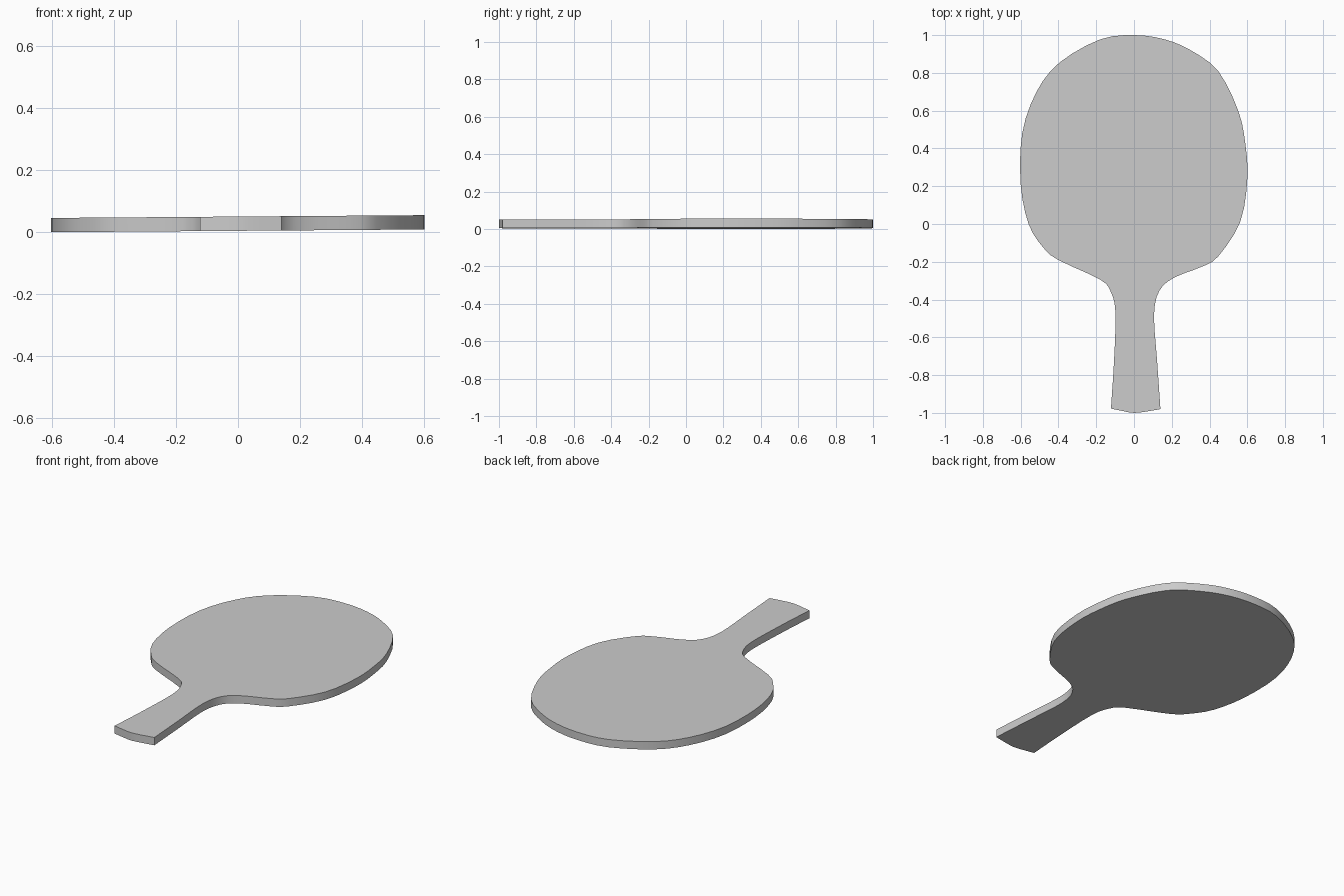
import bpy, bmesh
from mathutils import Vector

if "Cube" in bpy.data.objects:
    bpy.data.objects.remove(bpy.data.objects["Cube"])

THICK = 0.046
TILT = 0.0075  # the board leans very slightly across x


def smooth_path(points, steps):
    """Open Catmull-Rom curve through the points."""
    p = [Vector(q) for q in points]
    p = [2 * p[0] - p[1]] + p + [2 * p[-1] - p[-2]]
    out = []
    for a, b, c, d in zip(p, p[1:], p[2:], p[3:]):
        for i in range(steps):
            t = i / steps
            out.append(0.5 * (2 * b + (c - a) * t + (2 * a - 5 * b + 4 * c - d) * t**2
                              + (3 * b - a - 3 * c + d) * t**3))
    return out + [p[-2]]


# Outline: right of handle, round the blade, down the left of handle
side = [(0.14, -0.98), (0.122, -0.72), (0.106, -0.48), (0.135, -0.352), (0.214, -0.283),
        (0.362, -0.225), (0.447, -0.17), (0.563, 0.013), (0.60, 0.24), (0.59, 0.42),
        (0.553, 0.596), (0.447, 0.808), (0.30, 0.92), (0.16, 0.978), (0.0, 1.0),
        (-0.18, 0.977), (-0.394, 0.855), (-0.516, 0.70), (-0.592, 0.48), (-0.60, 0.21),
        (-0.558, 0.0), (-0.484, -0.12), (-0.405, -0.188), (-0.18, -0.294),
        (-0.124, -0.357), (-0.098, -0.469), (-0.106, -0.73), (-0.122, -0.977)]
# Bowed end of the handle
end = [(-0.122, -0.977), (-0.06, -0.99), (0.0, -1.0), (0.07, -0.992), (0.14, -0.98)]
outline = smooth_path(side, 3) + smooth_path(end, 2)[1:-1]

# Solid paddle: base face extruded upward
bm = bmesh.new()
base = bm.faces.new([bm.verts.new((v.x, v.y, TILT * (v.x + 0.6))) for v in outline])
top = bmesh.ops.extrude_face_region(bm, geom=[base], use_keep_orig=True)
bmesh.ops.translate(bm, vec=(0, 0, THICK),
                    verts=[g for g in top["geom"] if isinstance(g, bmesh.types.BMVert)])
bmesh.ops.recalc_face_normals(bm, faces=bm.faces)
mesh = bpy.data.meshes.new("paddle")
bm.to_mesh(mesh)
bm.free()
paddle = bpy.data.objects.new("paddle", mesh)
bpy.context.collection.objects.link(paddle)

# Smooth rim, crisp edges
bpy.context.view_layer.objects.active = paddle
paddle.select_set(True)
bpy.ops.object.shade_smooth_by_angle(angle=0.5)
